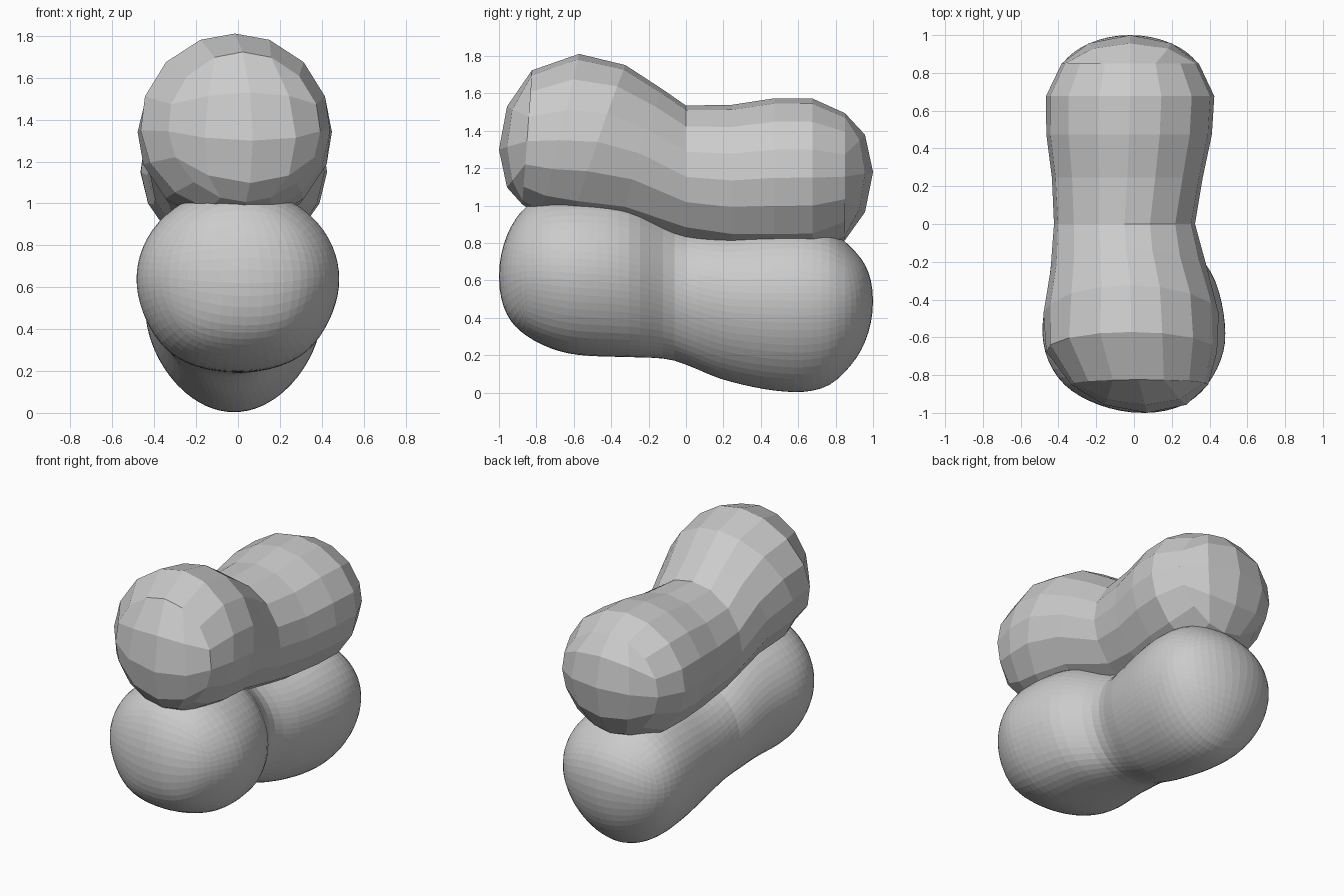
import bpy, bmesh, math

if "Cube" in bpy.data.objects:
    bpy.data.objects.remove(bpy.data.objects["Cube"])

# Stations along y: (y, centre x, half width, centre z, half height); ends are rounded by the cap factor
UPPER = [
    (-1.0, .07, .45, 1.30, .45), (-.85, .03, .46, 1.345, .45), (-.7, -.01, .475, 1.35, .47),
    (-.5, -.015, .47, 1.345, .465), (-.3, -.02, .43, 1.30, .44), (-.1, -.045, .38, 1.21, .395),
    (.05, -.05, .375, 1.135, .38), (.25, -.035, .40, 1.135, .405), (.5, -.025, .445, 1.15, .43),
    (.7, -.02, .47, 1.15, .445), (.85, -.02, .46, 1.155, .43), (1.0, -.02, .455, 1.18, .43)]
LOWER = [
    (-1.0, .05, .46, .62, .44), (-.85, .01, .48, .65, .44), (-.6, 0, .495, .64, .445),
    (-.3, -.01, .44, .615, .425), (-.1, -.06, .365, .56, .38), (0, -.06, .345, .52, .37),
    (.2, -.035, .375, .47, .40), (.5, -.02, .42, .455, .45), (.75, -.02, .445, .455, .465),
    (.9, -.02, .45, .465, .43), (1.0, -.02, .44, .49, .43)]


def sample(table, y):
    """Smooth (Catmull-Rom style) interpolation of the stations."""
    n = len(table)
    i = 0
    while i < n - 2 and y > table[i + 1][0]:
        i += 1
    p, q = table[i], table[i + 1]
    a, b = table[max(i - 1, 0)], table[min(i + 2, n - 1)]
    h = q[0] - p[0]
    t = min(max((y - p[0]) / h, 0), 1)
    out = []
    for k in range(1, 5):
        m0 = h * (q[k] - a[k]) / (q[0] - a[0])
        m1 = h * (b[k] - p[k]) / (b[0] - p[0])
        out.append((2*t**3 - 3*t*t + 1) * p[k] + (t**3 - 2*t*t + t) * m0
                   + (3*t*t - 2*t**3) * q[k] + (t**3 - t*t) * m1)
    return out


def lobed_body(name, table, cells, taper, boxy, lean):
    """Box of quads, rounded into a two-lobed body running along y."""
    bm = bmesh.new()
    bmesh.ops.create_cube(bm, size=2)
    bmesh.ops.subdivide_edges(bm, edges=bm.edges[:], cuts=cells - 1, use_grid_fill=True)
    long_edges = [e for e in bm.edges if abs(e.verts[0].co.y - e.verts[1].co.y) > 1e-4]
    bmesh.ops.subdivide_edges(bm, edges=long_edges, cuts=1, use_grid_fill=True)
    for v in bm.verts:
        a, t, b = v.co
        # square to disc: angle around the body, and distance along it
        u, w = a * math.sqrt(1 - b*b / 2), b * math.sqrt(1 - a*a / 2)
        ang = math.atan2(w, u)
        s = abs(t)
        s = 1 - .15 * math.hypot(u, w) ** 1.8 if s > .999 else s - .15 * s**2.5
        y = math.copysign(s, t)
        up = math.sin(ang)
        # rings of the front lobe lean back at the top
        if -.9 < y < 0:
            y += lean * up * math.sin(-y / .9 * math.pi)
        cap = math.sqrt(max(0, 1 - y**6))
        cx, rx, cz, rz = sample(table, y)
        # rear underside narrows, front underside is broader
        rear = min(max((y + .25) / .5, 0), 1)
        rear = rear * rear * (3 - 2 * rear)
        flare = 1 + taper * up * rear + boxy * min(up, 0)**4 * (1 - rear)
        v.co = (cx + rx * cap * math.cos(ang) * flare, y, cz + rz * cap * up)
    bmesh.ops.recalc_face_normals(bm, faces=bm.faces[:])
    me = bpy.data.meshes.new(name)
    bm.to_mesh(me)
    bm.free()
    ob = bpy.data.objects.new(name, me)
    bpy.context.collection.objects.link(ob)
    return ob


# Coarse faceted body on top, fine body below
lobed_body("upper_body", UPPER, 4, .05, 0, .15)
lobed_body("lower_body", LOWER, 16, .12, .25, 0)
